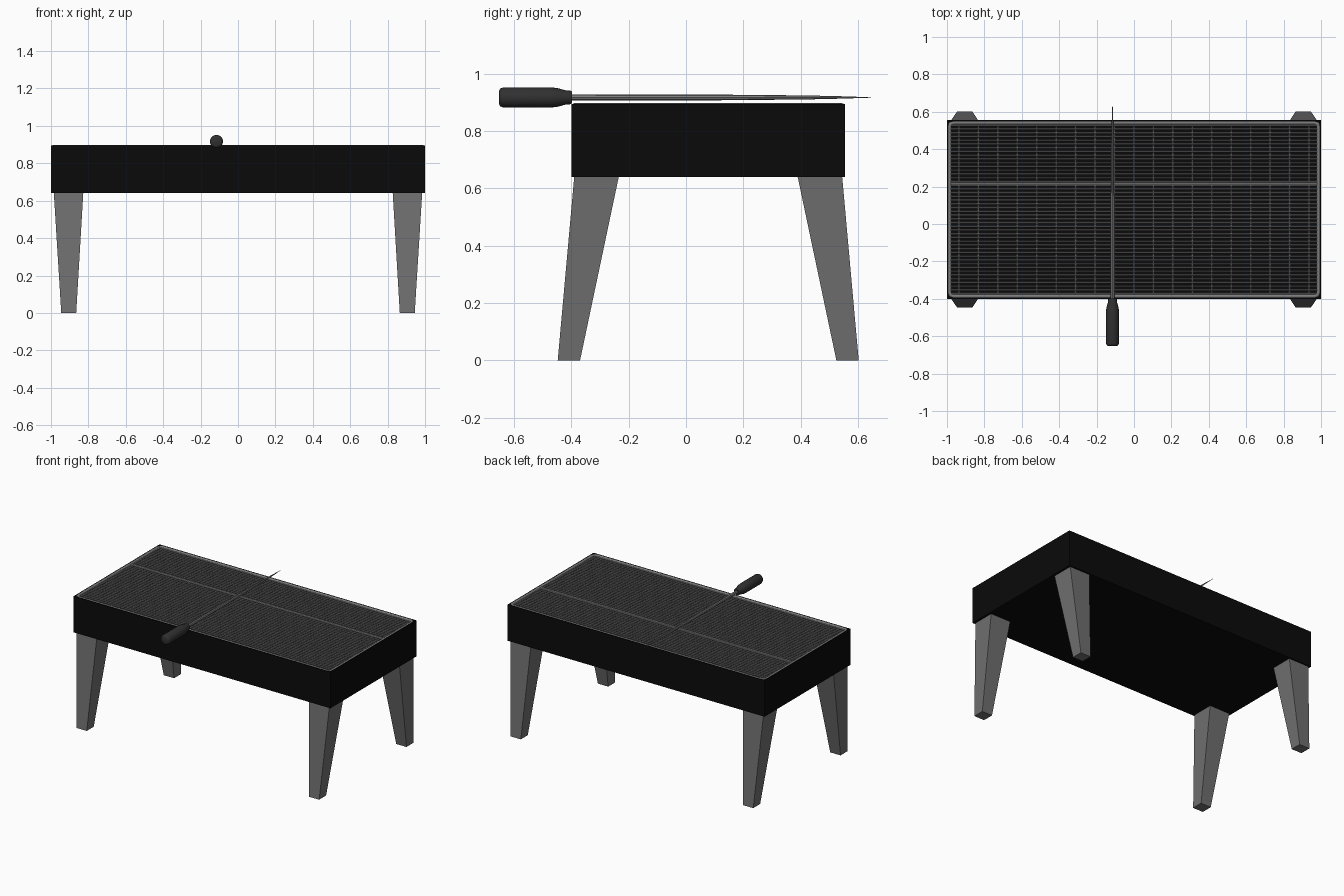
import bpy, bmesh, math
from mathutils import Matrix, Vector

if "Cube" in bpy.data.objects:
    bpy.data.objects.remove(bpy.data.objects["Cube"])

CY = 0.0775            # centre of the body along y
HX, HY = 1.0, 0.4775   # half sizes of the body
Z0, Z1 = 0.64, 0.895


def material(name, value):
    m = bpy.data.materials.new(name)
    m.diffuse_color = (value, value, value, 1)
    m.use_nodes = True
    m.node_tree.nodes["Principled BSDF"].inputs["Base Color"].default_value = m.diffuse_color
    return m


def finish(bm, name, mat=None, smooth=False):
    bmesh.ops.recalc_face_normals(bm, faces=bm.faces)
    me = bpy.data.meshes.new(name)
    bm.to_mesh(me)
    bm.free()
    ob = bpy.data.objects.new(name, me)
    bpy.context.collection.objects.link(ob)
    if mat:
        me.materials.append(mat)
    if smooth:
        bpy.context.view_layer.objects.active = ob
        ob.select_set(True)
        bpy.ops.object.shade_smooth_by_angle(angle=math.radians(40))
        ob.select_set(False)
    return ob


def add_rod(bm, a, b, r, sides=8):
    a, b = Vector(a), Vector(b)
    d = b - a
    rot = d.to_track_quat('Z', 'Y').to_matrix().to_4x4()
    bmesh.ops.create_cone(bm, cap_ends=True, segments=sides, radius1=r, radius2=r,
                          depth=d.length, matrix=Matrix.Translation((a + b) / 2) @ rot)


def lathe_y(name, profile, x, z, sides, mat=None, smooth=True):
    # profile of (y, radius) rings around an axis along y
    bm = bmesh.new()
    rings = [[bm.verts.new((x + r * math.cos(2 * math.pi * i / sides), y,
                            z + r * math.sin(2 * math.pi * i / sides)))
              for i in range(sides)] for y, r in profile]
    for p, q in zip(rings, rings[1:]):
        for i in range(sides):
            j = (i + 1) % sides
            bm.faces.new((p[i], p[j], q[j], q[i]))
    bm.faces.new(rings[0])
    bm.faces.new(rings[-1])
    return finish(bm, name, mat, smooth)


black = material("black_metal", 0.003)
dark = material("dark_handle", 0.03)
steel = material("grate_steel", 0.2)
leg_grey = material("leg_grey", 0.16)

# Open fire box with thin walls
bm = bmesh.new()
bmesh.ops.create_cube(bm, size=1, matrix=Matrix.Translation((0, CY, (Z0 + Z1) / 2))
                      @ Matrix.Diagonal((2 * HX, 2 * HY, Z1 - Z0, 1)))
bmesh.ops.delete(bm, geom=[f for f in bm.faces if f.calc_center_median().z > Z1 - 0.01],
                 context='FACES')
box = finish(bm, "fire_box", black)
wall = box.modifiers.new("wall", 'SOLIDIFY')
wall.thickness = 0.012
wall.offset = -1

# Four splayed, tapered legs
for sx, xn in ((-1, "left"), (1, "right")):
    for sy, yn in ((-1, "front"), (1, "back")):
        bm = bmesh.new()
        loops = []
        for z, x0, x1, y0, y1 in ((0, 0.865, 0.945, 0.447, 0.525),
                                  (Z0 + 0.005, 0.827, 0.985, 0.311, 0.467)):
            loops.append([bm.verts.new((sx * x, CY + sy * y, z))
                          for x, y in ((x0, y0), (x1, y0), (x1, y1), (x0, y1))])
        lo, hi = loops
        bm.faces.new(lo)
        bm.faces.new(hi)
        for i in range(4):
            j = (i + 1) % 4
            bm.faces.new((lo[i], lo[j], hi[j], hi[i]))
        finish(bm, f"{yn}_{xn}_leg", leg_grey)

# Rounded wire frame around the grate
cu = bpy.data.curves.new("grate_frame", 'CURVE')
cu.dimensions = '3D'
cu.bevel_depth = 0.011
cu.bevel_resolution = 2
sp = cu.splines.new('POLY')
R, fx, fy = 0.025, HX - 0.013, HY - 0.013
pts = []
for k, (sx, sy) in enumerate(((1, 1), (-1, 1), (-1, -1), (1, -1))):
    for i in range(6):
        t = math.pi / 2 * (k + i / 5)
        pts.append((sx * (fx - R) + R * math.cos(t), CY + sy * (fy - R) + R * math.sin(t)))
sp.points.add(len(pts) - 1)
for p, (x, y) in zip(sp.points, pts):
    p.co = (x, y, Z1 - 0.008, 1)
sp.use_cyclic_u = True
cu.materials.append(steel)
bpy.context.collection.objects.link(bpy.data.objects.new("grate_frame", cu))

# Long grate wires, and cross wires under them
bm = bmesh.new()
N = 46
for i in range(N):
    y = CY - 0.45 + 0.9 * i / (N - 1)
    add_rod(bm, (-fx, y, Z1 - 0.006), (fx, y, Z1 - 0.006), 0.005)
add_rod(bm, (-fx, 0.215, Z1 - 0.007), (fx, 0.215, Z1 - 0.007), 0.008)
finish(bm, "grate_long_wires", steel, True)
bm = bmesh.new()
for i in range(19):
    x = -0.936 + 0.104 * i
    add_rod(bm, (x, CY - fy, Z1 - 0.014), (x, CY + fy, Z1 - 0.014), 0.005)
finish(bm, "grate_cross_wires", steel, True)

# Skewer: turned handle and a pointed blade
SX, SZ = -0.115, 0.917
lathe_y("skewer_handle", [(-0.652, 0.024), (-0.648, 0.031), (-0.638, 0.035), (-0.47, 0.035),
                          (-0.45, 0.033), (-0.42, 0.025), (-0.405, 0.024), (-0.398, 0.021)],
        SX, SZ, 20, dark)
lathe_y("skewer_blade", [(-0.40, 0.011), (0.1, 0.010), (0.42, 0.007), (0.55, 0.004), (0.648, 0.0006)],
        SX, SZ, 8, steel)
